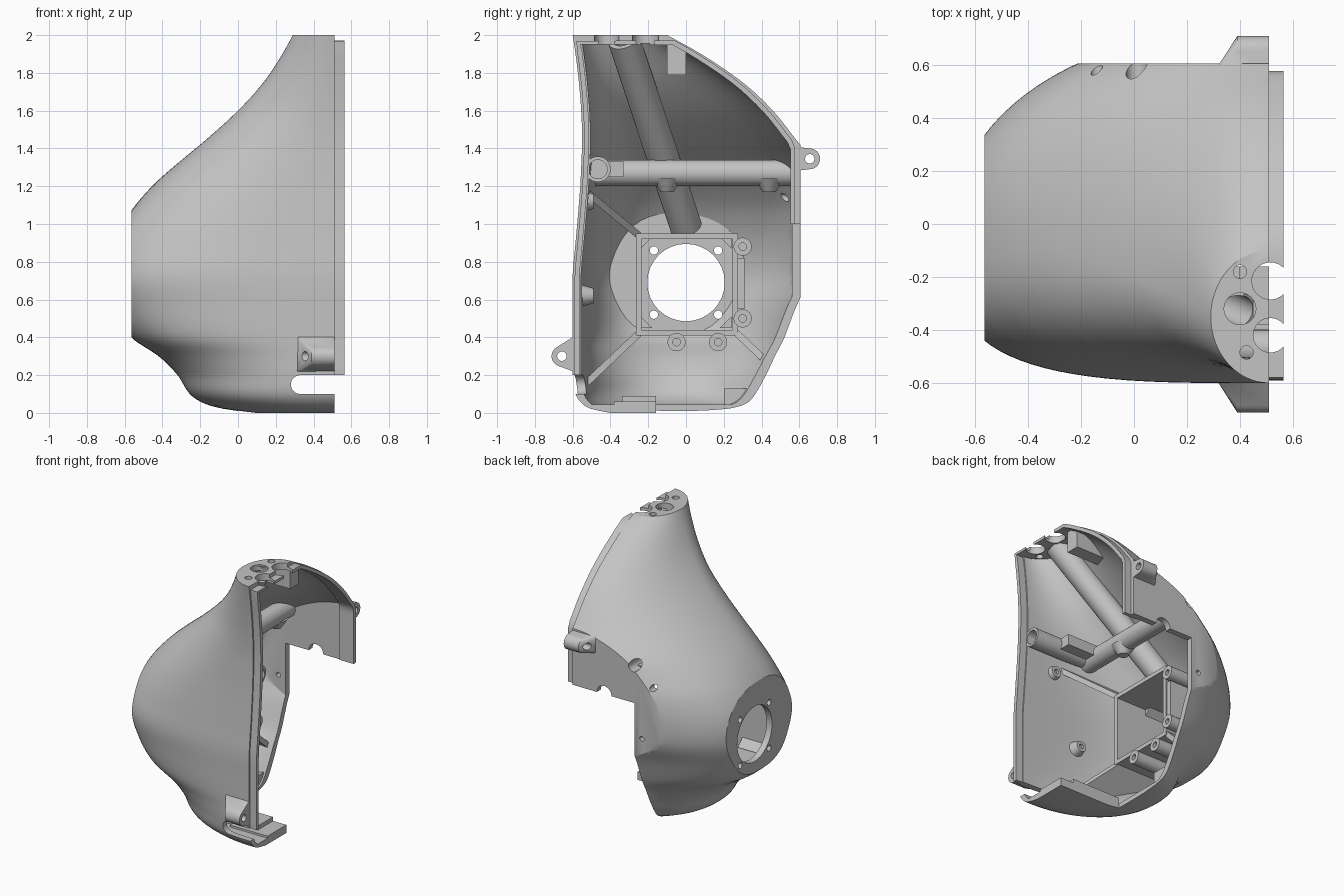
import bpy, bmesh, math
from mathutils import Vector

if "Cube" in bpy.data.objects:
    bpy.data.objects.remove(bpy.data.objects["Cube"])

grey = bpy.data.materials.new("plain grey")
grey.use_nodes = True
COLOUR = (0.55, 0.55, 0.55, 1)
grey.diffuse_color = COLOUR
grey.node_tree.nodes["Principled BSDF"].inputs["Base Color"].default_value = COLOUR

RIM, FLAT, BACK, CUT, WALL = 0.51, -0.565, 0.605, 0.0, 0.045
# Height, outermost x, front y, back y, roundness of the back and front corners
ROWS = [(0, .08, -.4, .3, 2.5, 2.2), (.02, -.07, -.5, .4, 2.4, 2.2), (.05, -.18, -.55, .45, 2.3, 2.2),
        (.1, -.255, -.585, .48, 2.2, 2.2), (.2, -.32, -.6, .55, 2, 2.2), (.3, -.42, -.6, .56, 2.1, 2.4),
        (.4, -.565, -.6, .58, 2.2, 2.8), (.57, -.66, -.6, .64, 2.2, 3.1), (.73, -.69, -.6, .72, 2.2, 3.4),
        (.9, -.66, -.585, .745, 2.2, 3.1), (1.07, -.565, -.57, .745, 2.2, 2.8),
        (1.2, -.455, -.56, .73, 2.1, 2.6), (1.3, -.345, -.555, .7, 2.1, 2.4),
        (1.45, -.165, -.55, .58, 2.1, 2.2), (1.6, 0, -.555, .46, 2, 2), (1.75, .135, -.567, .3, 2, 2),
        (1.9, .235, -.585, .08, 2, 2), (2, .29, -.6, -.1, 2, 2)]


def section(z):
    """Interpolate the profile table smoothly at height z."""
    i = max(k for k in range(len(ROWS) - 1) if ROWS[k][0] <= z)
    a, b = ROWS[i], ROWS[i + 1]
    p, q = ROWS[max(i - 1, 0)], ROWS[min(i + 2, len(ROWS) - 1)]
    h = b[0] - a[0]
    t = (z - a[0]) / h
    out = []
    for k in range(1, len(a)):
        m0 = (b[k] - p[k]) / (b[0] - p[0]) * h
        m1 = (q[k] - a[k]) / (q[0] - a[0]) * h
        out.append((2*t**3 - 3*t*t + 1) * a[k] + (t**3 - 2*t*t + t) * m0
                   + (3*t*t - 2*t**3) * b[k] + (t**3 - t*t) * m1)
    return out


def finish(name, bm):
    bmesh.ops.recalc_face_normals(bm, faces=bm.faces)
    mesh = bpy.data.meshes.new(name)
    bm.to_mesh(mesh)
    bm.free()
    obj = bpy.data.objects.new(name, mesh)
    bpy.context.collection.objects.link(obj)
    mesh.materials.append(grey)
    return obj


def apply_all(obj):
    bpy.context.view_layer.objects.active = obj
    for m in list(obj.modifiers):
        bpy.ops.object.modifier_apply(modifier=m.name)


def boolean(obj, tools, op="DIFFERENCE", keep=False):
    for tool in tools:
        m = obj.modifiers.new("boolean", "BOOLEAN")
        m.operation, m.solver, m.object = op, "EXACT", tool
    apply_all(obj)
    if not keep:
        for tool in tools:
            bpy.data.objects.remove(tool)
    return obj


def hull(name, points):
    bm = bmesh.new()
    verts = [bm.verts.new(p) for p in points]
    bmesh.ops.convex_hull(bm, input=verts)
    return finish(name, bm)


def box(name, lo, hi):
    return hull(name, [(x, y, z) for x in (lo[0], hi[0]) for y in (lo[1], hi[1]) for z in (lo[2], hi[2])])


def rod(name, a, b, r, r2=None):
    a, b = Vector(a), Vector(b)
    bm = bmesh.new()
    bmesh.ops.create_cone(bm, cap_ends=True, segments=32, radius1=r,
                          radius2=r if r2 is None else r2, depth=(b - a).length)
    turn = (b - a).to_track_quat("Z", "Y").to_matrix().to_4x4()
    turn.translation = (a + b) / 2
    bmesh.ops.transform(bm, matrix=turn, verts=bm.verts)
    return finish(name, bm)


def drill(a, b, r):
    return rod("cutter", a, b, r)


def body(name, inset, overhang):
    """Closed loft of horizontal sections, trimmed flat on the side and back."""
    bm = bmesh.new()
    rings, steps, levels = [], 48, 72
    for j in range(levels + 1):
        z = inset + (2 - 2 * inset) * (j / levels) ** 1.25
        xm, yf, yb, nb, nf = section(min(z, 1.9999))
        xm, yf, yb = xm + inset * 1.2, yf + inset, yb - inset
        yc = -0.05 - 0.3 * min(max((z - 1.2) / 0.8, 0), 1)
        ring = []
        for i in range(steps + 1):
            t = (i / steps - 0.5) * math.pi
            n = nf if t < 0 else nb
            c = 0 if i in (0, steps) else math.cos(t) ** (2 / n)
            s = abs(math.sin(t)) ** (2 / n)
            y = yc - s * (yc - yf) if t < 0 else yc + s * (yb - yc)
            ring.append((RIM - (RIM - xm) * c, y, z))
        if overhang:
            ring = [(RIM + overhang, yf, z)] + ring + [(RIM + overhang, yb, z)]
        rings.append([bm.verts.new(p) for p in ring])
    for lower, upper in zip(rings, rings[1:]):
        for i in range(len(lower)):
            bm.faces.new((lower[i - 1], lower[i], upper[i], upper[i - 1]))
    bm.faces.new(rings[0])
    bm.faces.new(rings[-1])
    bmesh.ops.recalc_face_normals(bm, faces=bm.faces)
    for co, no in (((FLAT + inset, 0, 0), (-1, 0, 0)), ((0, BACK - inset, 0), (0, 1, 0))):
        cut = bmesh.ops.bisect_plane(bm, geom=bm.verts[:] + bm.edges[:] + bm.faces[:],
                                     plane_co=co, plane_no=no, clear_outer=True)
        edges = [e for e in cut["geom_cut"] if isinstance(e, bmesh.types.BMEdge)]
        bmesh.ops.holes_fill(bm, edges=edges, sides=0)
    bmesh.ops.remove_doubles(bm, verts=bm.verts, dist=0.002)
    return finish(name, bm)


# Hollow shell, open at the rim
shell = body("shell", 0, 0)
boolean(shell, [body("cutter", WALL, .1)])

TUBE_TOP, TUBE_END = (.4, -.33, 1.98), (-.33, 0, .985)
PORT_Z = .69


def top_notches():
    return [drill((.515, -.215, 1.85), (.515, -.215, 2.1), .07),
            drill((.515, -.42, 1.85), (.515, -.42, 2.1), .065)]


# Openings: rear step, front slot, port, screw and cable holes
cutters = [box("cutter", (CUT, -.16, -.1), (.8, .9, 1)),
           box("cutter", (.33, -.8, .1), (.8, -.3, .2)),
           drill((.33, -.8, .15), (.33, -.3, .15), .05),
           drill((-.8, 0, PORT_Z), (-.3, 0, PORT_Z), .205),
           drill((.25, .5, 1), (.25, .7, 1), .06),
           drill((.01, .5, 1.27), (.01, .7, 1.27), .04),
           drill((-.14, .45, 1.14), (-.14, .7, 1.14), .022),
           drill((-.06, .5, .75), (-.06, .7, .75), .018),
           drill((.4, -.18, 1.9), (.4, -.18, 2.1), .025),
           drill((.425, -.485, 1.9), (.425, -.485, 2.1), .025),
           drill((.4, -.32, 1.9), (.4, -.32, 2.1), .06)]
for y in (-.17, .17):
    for z in (PORT_Z - .17, PORT_Z + .17):
        cutters.append(drill((-.8, y, z), (-.3, y, z), .022))
boolean(shell, cutters + top_notches())

# Locking lip just inside the rim
front = [(section(z)[1] + .024, z) for z in (.2 + .04 * k for k in range(45))]
back = [(min(section(z)[2], BACK) - .04, z) for z in (1 + .04 * k for k in range(25))]
bm = bmesh.new()
pairs = [(bm.verts.new((.45, y, z)), bm.verts.new((.565, y, z))) for y, z in front + back[::-1]]
for (a, b), (c, d) in zip(pairs, pairs[1:]):
    bm.faces.new((a, b, d, c))
lip = finish("rim_lip", bm)
wall = lip.modifiers.new("wall", "SOLIDIFY")
wall.thickness, wall.offset = 0.026, 0
apply_all(lip)
boolean(lip, top_notches())


# Screw ears outside the rim
def ear(name, side, y, z, root):
    ring = [(x, y + .055 * math.cos(k * math.pi / 12), z + .055 * math.sin(k * math.pi / 12))
            for x in (.39, RIM) for k in range(24)]
    ring += [(x, side * .57, zz) for x in (.3, RIM) for zz in root]
    boolean(hull(name, ring), [drill((.2, y, z), (.6, y, z), .025)])


ear("front_ear", -1, -.657, .3, (.21, .42))
ear("back_ear", 1, .655, 1.345, (1.28, 1.41))

# Cable tube and cross tube, both bored through
tube = rod("cable_tube", TUBE_TOP, TUBE_END, .085)
boolean(tube, [drill((.42, -.339, 2.01), (-.37, .01, .9), .06)])
cross = rod("cross_tube", (.01, -.5, 1.27), (.01, .65, 1.27), .07)
boolean(cross, [drill((.01, .2, 1.27), (.01, .8, 1.27), .04)])
boss = rod("rim_boss", (-.02, -.467, 1.29), (RIM, -.467, 1.29), .068)
boolean(boss, [drill((.3, -.467, 1.29), (.6, -.467, 1.29), .05)])
inner = [tube, cross, boss, box("boss_block", (.0, -.42, 1.25), (.3, -.33, 1.33)),
         box("top_block", (.1, -.1, 1.79), (.5, .0, 1.98))]
for y in (-.1, .44):
    inner.append(rod("tube_foot", (.01, y, 1.24), (.01, y, 1.17), .08, .035))

# Square mounting frame around the port
frame = box("port_frame", (-.56, -.265, .41), (-.05, .275, .95))
boolean(frame, [box("cutter", (-.8, -.235, .44), (.1, .245, .92))])
inner.append(frame)
for sy in (-1, 1):
    for sz in (-1, 1):
        y, z = sy * .24, PORT_Z + sz * .24
        inner.append(hull("frame_gusset", [(x, y + dy, z + dz) for x in (-.53, -.3)
                                           for dy, dz in ((0, 0), (-sy * .06, 0), (0, -sz * .06))]))
inner.append(box("frame_bar", (-.3, .27, .55), (-.06, .31, .82)))
for y, z in ((.3, .88), (.3, .5), (-.05, .375), (.17, .375)):
    lug = rod("frame_lug", (-.35, y, z), (-.04, y, z), .048)
    inner.append(boolean(lug, [drill((-.15, y, z), (.1, y, z), .02)]))

# Diagonal ribs from the frame corners to the wall
for (y0, z0), (y1, z1), reach in (((-.25, .94), (-.6, 1.23), .3), ((-.25, .42), (-.62, .07), .3),
                                  ((.26, .43), (.48, .22), -.02)):
    side = Vector((0, z0 - z1, y1 - y0)).normalized() * .018
    ends = [Vector(p) for p in ((-.55, y0, z0), (-.06, y0, z0), (-.55, y1, z1), (reach, y1, z1))]
    inner.append(hull("corner_rib", [p + s * side for p in ends for s in (-1, 1)]))

# Screw bosses on the front wall, foot and floor pads
for x, z in ((.27, 1.12), (.05, .62)):
    pad = rod("wall_boss", (x, -.56, z), (x, -.49, z), .06, .04)
    inner.append(boolean(pad, [drill((x, -.51, z), (x, -.4, z), .018)]))
inner.append(box("floor_tongue", (.2, -.38, 0), (RIM, -.16, .06)))
inner.append(box("floor_step", (.0, -.34, .0), (.4, -.16, .09)))
inner.append(box("floor_pad", (-.15, .2, .03), (-.01, .36, .13)))

# Keep inner parts just under the outer surface
envelope = body("envelope", .01, 0)
for part in inner:
    boolean(part, [envelope], "INTERSECT", keep=True)
bpy.data.objects.remove(envelope)

# Smooth shading with sharp edges kept
bpy.ops.object.select_all(action="DESELECT")
for obj in bpy.context.collection.objects:
    if obj.type == "MESH" and obj.data.materials and obj.data.materials[0] == grey:
        obj.select_set(True)
        bpy.context.view_layer.objects.active = obj
bpy.ops.object.shade_smooth_by_angle(angle=math.radians(30))
